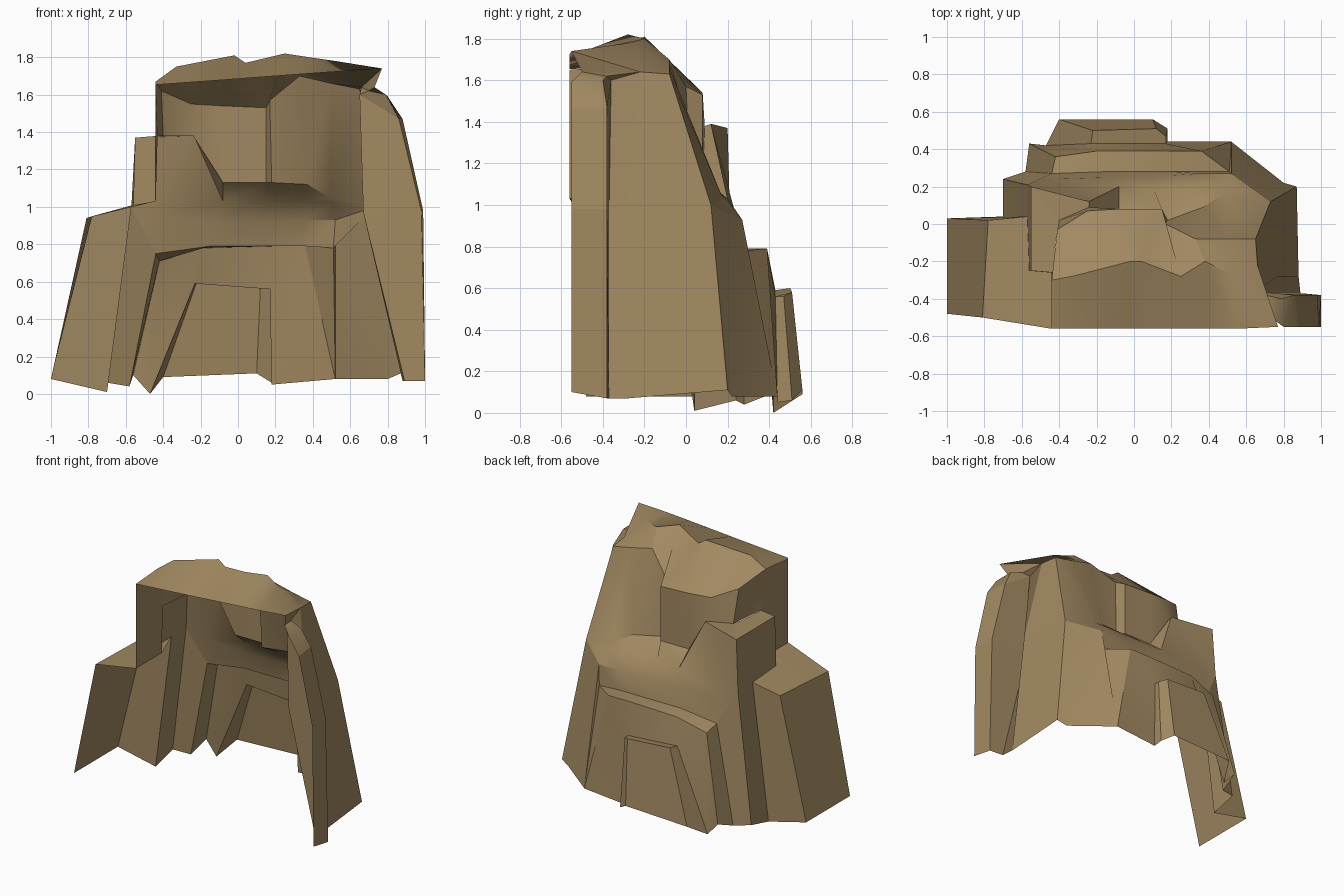
import bpy, math

rock = bpy.data.materials.new("rock")
rock.diffuse_color = (0.36, 0.25, 0.12, 1)


def skin(name, *rows):
    """Loft a rock sheet through rows of points (repeated points collapse to triangles)."""
    index, faces = {}, []

    def vid(p):
        return index.setdefault(p, len(index))

    for lo, hi in zip(rows, rows[1:]):
        for i in range(len(lo) - 1):
            quad = [vid(p) for p in (lo[i], hi[i], hi[i + 1], lo[i + 1])]
            quad = list(dict.fromkeys(quad))
            if len(quad) > 2:
                faces.append(quad)
    mesh = bpy.data.meshes.new(name)
    mesh.from_pydata(list(index), [], faces)
    mesh.materials.append(rock)
    ob = bpy.data.objects.new(name, mesh)
    bpy.context.collection.objects.link(ob)
    bpy.ops.object.select_all(action='DESELECT')
    ob.select_set(True)
    bpy.context.view_layer.objects.active = ob
    bpy.ops.object.shade_smooth_by_angle(angle=math.radians(30))


# shared corners where neighbouring sheets meet
block_in = (-.57, .04, 1.0)
tower_corner = (-.57, .21, 1.0)
tower_top = (-.55, .20, 1.37)
notch_low, notch_high = (-.44, -.26, 1.03), (-.43, -.26, 1.38)
crown_foot = (-.40, .02, 1.38)
stepL, stepLb = (-.42, .36, .71), (-.44, .27, .75)
stepR, stepRb = (.36, .39, .79), (.36, .28, .79)
lowL, lowR = (-.23, .43, .59), (.17, .43, .56)
footL, footR = (-.47, .42, 0), (.18, .44, .05)
wall_foot = (.52, .44, .08)
shoulder, nook, crease = (.73, .12, 1.0), (.52, .27, .93), (.51, .28, .78)
rim = [(-.41, -.03, 1.62), (-.25, .07, 1.55), (-.08, .08, 1.54), (.15, .08, 1.53),
       (.17, 0, 1.57), (.33, -.08, 1.70), (.50, -.08, 1.66), (.65, -.08, 1.63)]

# low block on the left, with its sloping top
skin("left_block",
     [(-1, -.48, .08), (-1, .03, .08), (-.70, .04, .01)],
     [(-.81, -.50, .94), (-.78, .02, .95), block_in],
     [(-.44, -.56, 1.03), (-.56, -.25, 1.01), block_in],
     [(-.44, -.56, 1.03), notch_low, block_in])

# left tower: lower flank, then upper column with flat top
skin("left_flank",
     [(-.70, .04, .01), (-.70, .24, .06), (-.58, .28, .04), (-.56, .43, .10)],
     [block_in, tower_corner, stepLb, stepL])
skin("left_tower",
     [notch_low, (-.56, -.25, 1.01), block_in, tower_corner],
     [notch_high, (-.55, -.25, 1.37), (-.55, 0, 1.37), tower_top],
     [notch_high, notch_high, (-.42, -.10, 1.38), crown_foot])

# lowest step
skin("lower_step",
     [footL, (-.40, .56, .09), (.10, .56, .11), (.18, .51, .06), footR],
     [lowL, (-.22, .50, .60), (.12, .51, .58), (.17, .47, .56), lowR],
     [lowL, lowL, lowR, lowR, lowR])

# second step, rising around the lowest one
skin("upper_step",
     [(-.56, .43, .10), footL, lowL, lowR, footR, wall_foot, wall_foot],
     [stepL, stepL, (-.20, .39, .78), (.20, .39, .79), stepR, stepR, crease],
     [stepLb, stepLb, (-.15, .28, .79), (.10, .28, .79), stepRb, stepRb, crease])

# upper wall with the recessed ledge
skin("upper_wall",
     [tower_corner, stepLb, (-.15, .28, .79), (.10, .28, .79), (.20, .28, .79),
      stepRb, crease, nook],
     [tower_corner, (-.44, .24, .95), (-.12, .25, .92), (.10, .25, .92), (.20, .26, .92),
      (.36, .27, .93), nook, shoulder],
     [tower_top, (-.24, .12, 1.39), (-.08, .20, 1.03), (.10, .20, 1.03), (.20, .20, 1.03),
      (.36, .20, 1.03), (.50, .20, 1.02), shoulder],
     [crown_foot, (-.24, .09, 1.38), (-.08, .08, 1.13), (.15, .08, 1.13), (.18, .02, 1.13),
      (.37, .09, 1.12), (.49, .17, 1.05), shoulder],
     rim)

# left side of the crown
skin("crown_side",
     [(-.44, -.56, 1.03), notch_low, notch_high, crown_foot],
     [(-.44, -.56, 1.65), (-.44, -.30, 1.67), (-.44, -.30, 1.67), rim[0]])

# right wall, folding inward at a crease and out again as the corner pillar
mid = [shoulder, (.77, -.28, 1.02), (.67, -.37, .97), (.98, -.38, .98), (.99, -.55, .98)]
top = [rim[-1], (.66, -.22, 1.64), (.65, -.36, 1.60), (.86, -.38, 1.47), (.88, -.55, 1.47)]
skin("right_wall_lower",
     [wall_foot, wall_foot, (.80, .22, .08), (.87, .20, .11), (.88, -.28, .07),
      (.89, -.37, .07), (1, -.38, .07), (1, -.55, .10)],
     [crease, nook, nook] + mid)
skin("right_wall_upper", mid, top)
tip, neck = (.77, -.55, 1.74), (.73, -.50, 1.64)
skin("pillar_top", top[1:],
     [top[1], (.70, -.38, 1.62), (.79, -.40, 1.60), (.80, -.55, 1.59)],
     [top[1], neck, neck, neck],
     [top[1], tip, tip, tip])

# domed cap, from the back rim over the peaks to the straight front edge
skin("cap", rim,
     [(-.44, -.30, 1.67), (-.33, -.28, 1.75), (-.02, -.20, 1.81), (.04, -.20, 1.77),
      (.25, -.28, 1.82), (.38, -.20, 1.80), (.52, -.27, 1.78), top[1]],
     [(x, -.56, round(1.685 + .073 * x, 3)) for x in (-.44, -.30, -.05, .03, .20, .38, .55)] + [tip])
